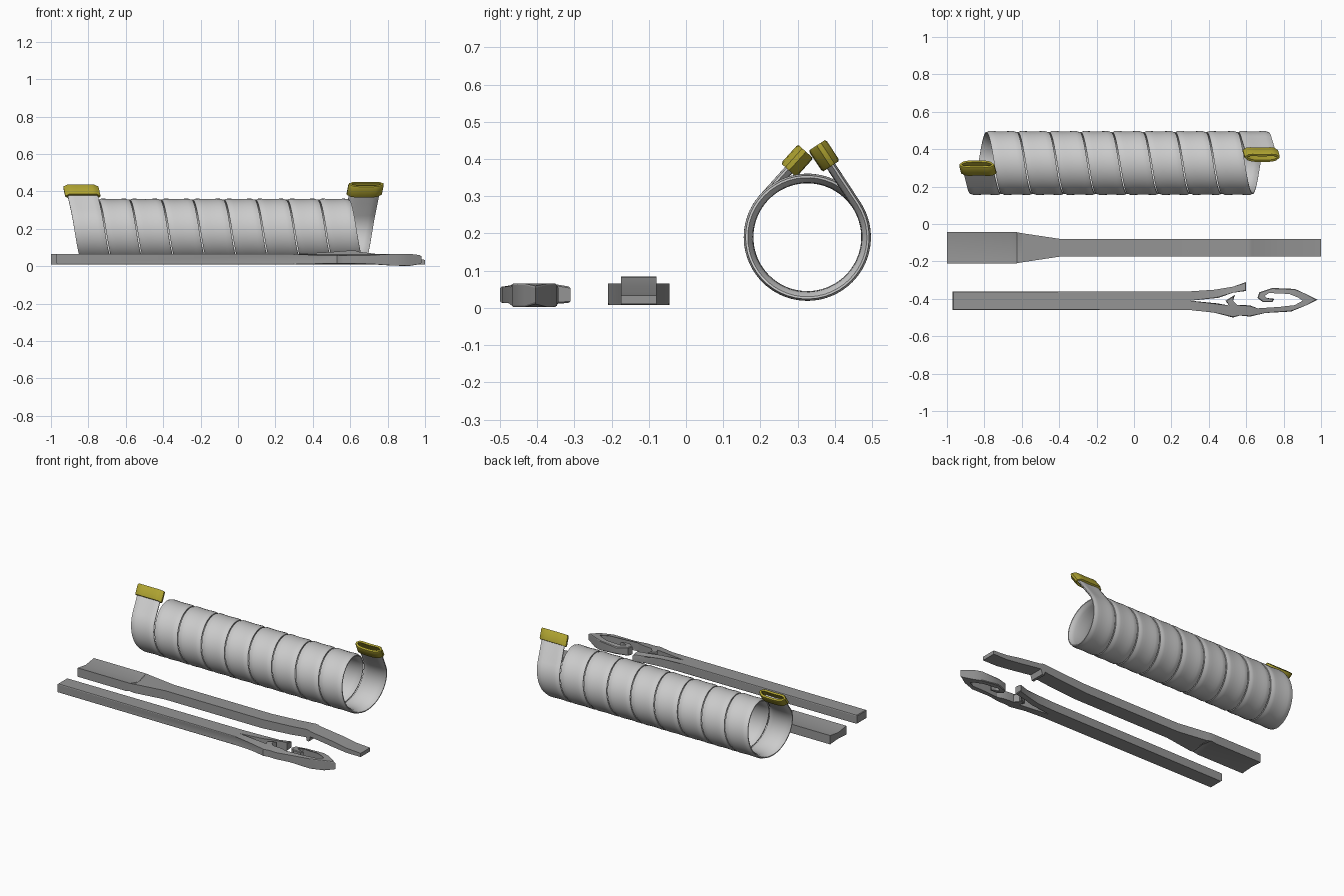
import bpy, bmesh
from math import sin, cos, tan, pi, radians
from mathutils import Vector

if "Cube" in bpy.data.objects:
    bpy.data.objects.remove(bpy.data.objects["Cube"])


def material(name, col):
    m = bpy.data.materials.new(name)
    m.diffuse_color = (*col, 1)
    m.use_nodes = True
    m.node_tree.nodes["Principled BSDF"].inputs["Base Color"].default_value = m.diffuse_color
    return m


LIGHT = material("light_grey", (0.7, 0.7, 0.7))
DARK = material("dark_grey", (0.3, 0.3, 0.3))
GOLD = material("gold", (0.42, 0.36, 0.03))


def finish(name, bm, mat, angle):
    bmesh.ops.recalc_face_normals(bm, faces=bm.faces)
    me = bpy.data.meshes.new(name)
    bm.to_mesh(me)
    bm.free()
    ob = bpy.data.objects.new(name, me)
    bpy.context.collection.objects.link(ob)
    me.materials.append(mat)
    bpy.ops.object.select_all(action='DESELECT')
    ob.select_set(True)
    bpy.context.view_layer.objects.active = ob
    bpy.ops.object.shade_smooth_by_angle(angle=radians(angle))
    return ob


def loft(name, rings, mat, angle=40, closed=False):
    bm = bmesh.new()
    vs = [[bm.verts.new(p) for p in r] for r in rings]
    n = len(vs[0])
    for i in range(len(vs) if closed else len(vs) - 1):
        a, b = vs[i], vs[(i + 1) % len(vs)]
        for j in range(n):
            k = (j + 1) % n
            bm.faces.new((a[j], a[k], b[k], b[j]))
    if not closed:
        bm.faces.new(vs[0])
        bm.faces.new(vs[-1])
    return finish(name, bm, mat, angle)


# --- Coiled ribbon: shallow dished strip wound around the x axis
CY, CZ, R, TURNS = 0.326, 0.19, 0.16, 9
T0, T1 = radians(48), TURNS * 2 * pi - radians(56.7)
L0, L1 = R * tan(radians(40)), R * tan(radians(44.7))
TOTAL = L0 + R * (T1 - T0) + L1


def section(hw, ht, steps=10):
    top, low = [], []
    for i in range(steps + 1):
        u = -cos(pi * i / steps)
        dip = 0.006 * (u * u - 0.5)
        edge = ht * max(0.25, (1 - abs(u) ** 8))
        top.append((u * hw, dip + edge))
        low.append((u * hw, dip - edge))
    return top + low[::-1]


def path_ring(s, sec):
    """Cross-section placed at distance s along the winding path."""
    t = min(max(T0 + (s - L0) / R, T0), T1)
    over = (s - L0) - R * (t - T0)
    n = Vector((0, -sin(t), cos(t)))
    d = Vector((0, -cos(t), -sin(t)))
    c = Vector((-0.835 + 1.515 * s / TOTAL, CY, CZ)) + n * R + d * over
    return [c + Vector((u, 0, 0)) + n * v for u, v in sec]


strip = section(0.081, 0.012)
stops = [0.02, L0 / 2] + [L0 + R * (T1 - T0) * i / 440 for i in range(441)]
stops += [TOTAL - L1 / 2, TOTAL - 0.02]
loft("coiled_ribbon", [path_ring(s, strip) for s in stops], LIGHT)

# --- Gold end sleeves
outer, inner = section(0.094, 0.027), section(0.079, 0.012)
small = section(0.091, 0.024)
for name, s in (("sleeve_left", 0), ("sleeve_right", TOTAL)):
    layout = [(-.028, outer), (.028, outer), (.034, small), (.034, inner),
              (-.034, inner), (-.034, small)]
    loft(name, [path_ring(s + o, q) for o, q in layout], GOLD, 40, True)

# --- Flat paddle tool: stations of x, half width, bottom, top, dish depth
stations = [
    (-1.0, .083, .008, .065, .012), (-.66, .083, .008, .065, .008),
    (-.625, .083, .014, .065, .022), (-.60, .078, .008, .065, .0),
    (-.40, .048, .008, .065, 0), (.30, .048, .008, .065, 0),
    (.50, .048, .022, .076, 0), (.61, .048, .034, .085, 0),
    (.615, .048, .010, .085, 0), (.63, .048, .012, .083, 0),
    (.64, .048, .044, .078, 0), (.80, .048, .022, .058, 0),
    (.90, .048, .010, .040, 0), (1.0, .048, .010, .034, 0)]
AY = -0.127
loft("paddle_tool", [[(x, AY - w, a), (x, AY, a + d * .5), (x, AY + w, a),
                      (x, AY + w, b), (x, AY, b - d), (x, AY - w, b)]
                     for x, w, a, b, d in stations], DARK, 25)

# --- Forked hook tool: plan outline, extruded and chamfered
outline = [
    (-.97, -.46), (.30, -.46), (.43, -.47), (.53, -.50), (.565, -.485),
    (.62, -.495), (.70, -.472), (.84, -.468), (.92, -.435), (.98, -.405),
    (.91, -.37), (.86, -.347), (.74, -.342), (.67, -.365), (.66, -.395),
    (.69, -.418), (.74, -.418), (.75, -.40), (.71, -.40), (.69, -.385),
    (.72, -.365), (.83, -.37), (.88, -.39), (.91, -.41), (.86, -.438),
    (.78, -.443), (.66, -.455), (.62, -.435), (.55, -.437), (.525, -.41),
    (.54, -.378), (.49, -.41), (.52, -.443), (.45, -.425), (.30, -.414),
    (.30, -.406), (.45, -.395), (.53, -.363), (.60, -.358), (.60, -.31),
    (.53, -.335), (.43, -.355), (.30, -.36), (-.97, -.36)]


def heights(x, y):
    if x > .82:
        return (.002, .066) if x < .95 else (.012, .058)
    return (.010, .065) if -.465 <= y <= -.355 else (.014, .057)


bm = bmesh.new()
low = [bm.verts.new((x, y, heights(x, y)[0])) for x, y in outline]
top = [bm.verts.new((x, y, heights(x, y)[1])) for x, y in outline]
caps = [bm.faces.new(low[::-1]), bm.faces.new(top)]
for i in range(len(low)):
    k = (i + 1) % len(low)
    bm.faces.new((low[i], low[k], top[k], top[i]))
rim = list({e for f in caps for e in f.edges})
bmesh.ops.bevel(bm, geom=rim, offset=.004, segments=1, affect='EDGES')
bmesh.ops.triangulate(bm, faces=[f for f in bm.faces if len(f.verts) > 4])
finish("forked_hook_tool", bm, DARK, 25)
